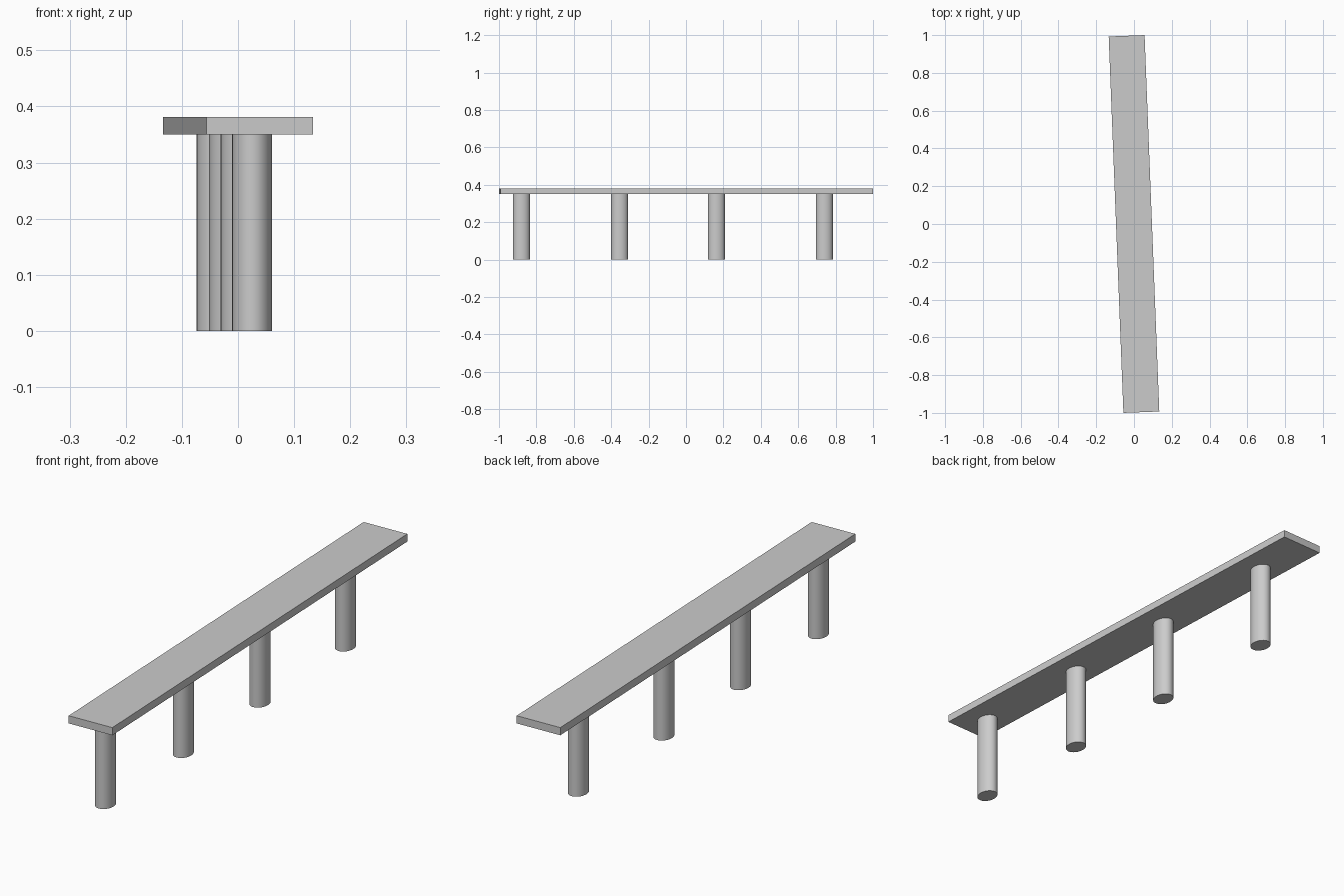
import bpy
import math
from mathutils import Matrix

if "Cube" in bpy.data.objects:
    bpy.data.objects.remove(bpy.data.objects["Cube"])

TILT = math.radians(2.24)      # the whole bench is turned slightly about z
TURN = Matrix.Rotation(TILT, 4, 'Z')
LEG_H, TOP = 0.35, 0.381

grey = bpy.data.materials.new("grey")
grey.diffuse_color = (0.6, 0.6, 0.6, 1)
grey.use_nodes = True
grey.node_tree.nodes["Principled BSDF"].inputs["Base Color"].default_value = grey.diffuse_color


def finish(name, size, location):
    obj = bpy.context.object
    obj.name = name
    obj.data.transform(TURN @ Matrix.Diagonal((*size, 1)))
    obj.location = location
    obj.data.materials.append(grey)
    return obj


# Long plank
bpy.ops.mesh.primitive_cube_add(size=1)
finish("plank", (0.19, 1.994, TOP - LEG_H), (0, 0, (LEG_H + TOP) / 2))

# Row of oval posts, set slightly off the centre line
for i, y in enumerate((-0.88, -0.355, 0.163, 0.74)):
    bpy.ops.mesh.primitive_cylinder_add(vertices=32, radius=0.5, depth=1)
    x = -y * math.tan(TILT) - 0.0095
    finish(f"post_{i + 1}", (0.071, 0.091, LEG_H), (x, y, LEG_H / 2))
    bpy.ops.object.shade_smooth_by_angle(angle=math.radians(30))
